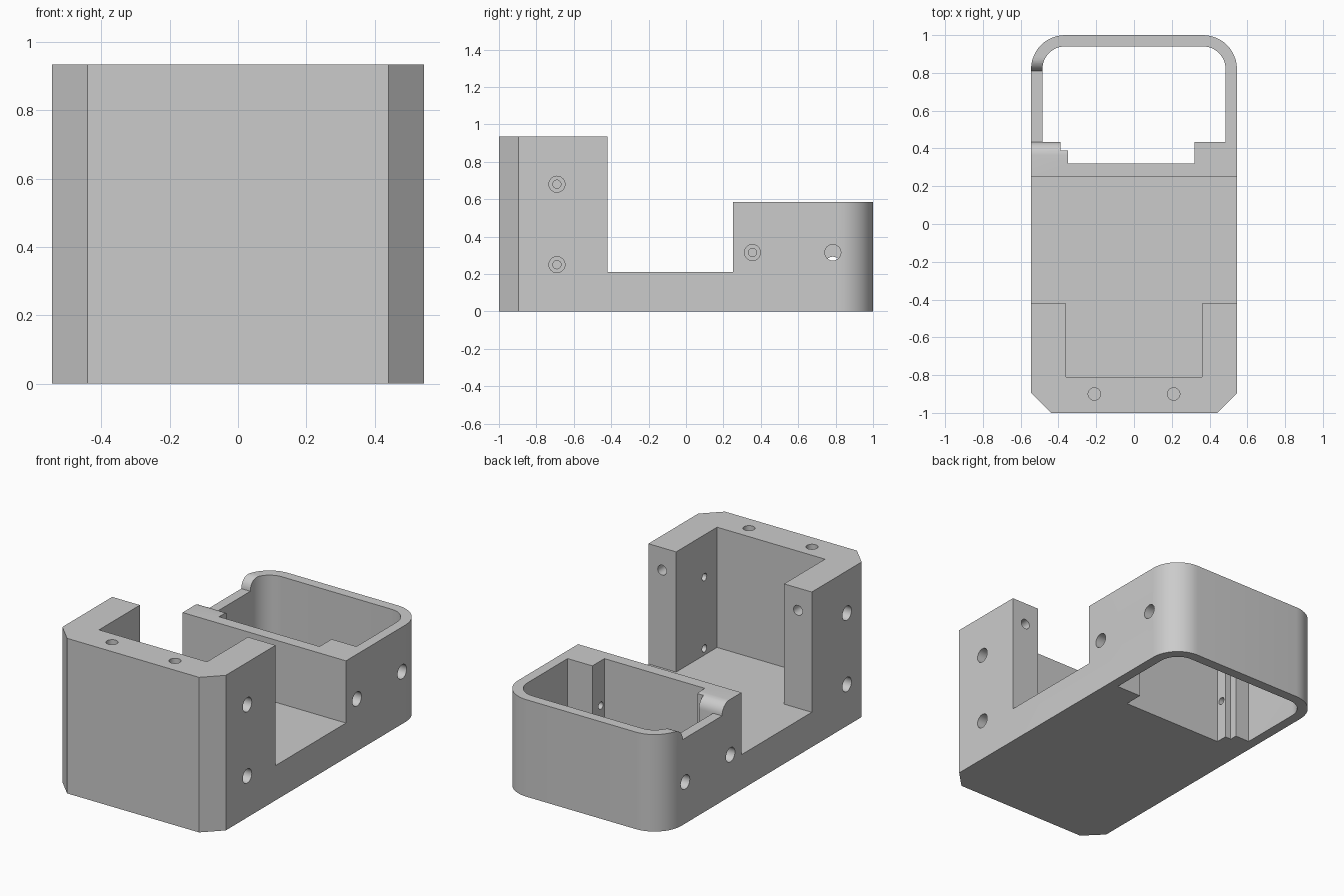
import bpy, bmesh
from math import cos, sin, pi, radians

default = bpy.data.objects.get("Cube")
if default:
    bpy.data.objects.remove(default, do_unlink=True)

grey = bpy.data.materials.new("light_grey")
grey.use_nodes = True
GREY = (0.6, 0.6, 0.6, 1)
grey.diffuse_color = GREY
grey.node_tree.nodes["Principled BSDF"].inputs["Base Color"].default_value = GREY


def arc(cx, cy, r, start, end, steps=12):
    """Points on a circular arc, angles in degrees."""
    angles = [radians(start + (end - start) * i / steps) for i in range(steps + 1)]
    return [(cx + r * cos(a), cy + r * sin(a)) for a in angles]


def prism(name, outline, axis, lo, hi):
    """Extrude an outline along an axis; its points are the other two coordinates in order."""
    def place(p, h):
        return {"x": (h, p[0], p[1]), "y": (p[0], h, p[1]), "z": (p[0], p[1], h)}[axis]
    bm = bmesh.new()
    low = [bm.verts.new(place(p, lo)) for p in outline]
    high = [bm.verts.new(place(p, hi)) for p in outline]
    bm.faces.new(low)
    bm.faces.new(high)
    n = len(outline)
    for i in range(n):
        j = (i + 1) % n
        bm.faces.new((low[i], low[j], high[j], high[i]))
    bmesh.ops.recalc_face_normals(bm, faces=bm.faces)
    mesh = bpy.data.meshes.new(name)
    bm.to_mesh(mesh)
    bm.free()
    obj = bpy.data.objects.new(name, mesh)
    bpy.context.collection.objects.link(obj)
    mesh.materials.append(grey)
    return obj


def cut(target, cutter):
    """Subtract the cutter for good and delete it."""
    mod = target.modifiers.new("cut", "BOOLEAN")
    mod.operation = "DIFFERENCE"
    mod.solver = "EXACT"
    mod.object = cutter
    bpy.context.view_layer.objects.active = target
    bpy.ops.object.modifier_apply(modifier=mod.name)
    bpy.data.objects.remove(cutter, do_unlink=True)


def hole(target, a, b, r, axis, lo, hi):
    circle = arc(a, b, r, 0, 360, 24)[:-1]
    cut(target, prism("hole_cutter", circle, axis, lo, hi))


HALF = 0.545
TOWER, RIM, FLOOR = 0.935, 0.585, 0.21

# Solid body: chamfered front corners, rounded back corners
plan = [(-0.44, -1), (0.44, -1), (HALF, -0.895)]
plan += arc(HALF - 0.18, 0.82, 0.18, 0, 90) + arc(0.18 - HALF, 0.82, 0.18, 90, 180)
plan += [(-HALF, -0.895)]
body = prism("mount_body", plan, "z", 0, TOWER)

# Stepped side profile: tall front, low middle, medium back
steps = [(-0.42, FLOOR), (0.25, FLOOR), (0.25, RIM), (1.2, RIM), (1.2, 1.2), (-0.42, 1.2)]
cut(body, prism("step_cutter", steps, "x", -1, 1))

# Channel between the front arms
channel = [(-0.36, -0.81), (0.36, -0.81), (0.36, -0.3), (-0.36, -0.3)]
cut(body, prism("channel_cutter", channel, "z", FLOOR, 1.2))

# Open back well with its screw blocks
well = [(-0.35, 0.32), (0.32, 0.32), (0.32, 0.435), (0.485, 0.435)]
well += arc(0.365, 0.82, 0.12, 0, 90) + arc(-0.365, 0.82, 0.12, 90, 180)
well += [(-0.485, 0.435), (-0.39, 0.435), (-0.39, 0.39), (-0.35, 0.39)]
cut(body, prism("well_cutter", well, "z", -0.2, 1.2))

# Lowered rim on one side, with rounded ends
dip = arc(0.365, RIM - 0.07, 0.07, 90, 0, 8) + arc(0.88, RIM - 0.07, 0.07, 180, 90, 8)
dip += [(0.88, 0.8), (0.365, 0.8)]
cut(body, prism("dip_cutter", dip, "x", -0.7, -0.33))

# Counterbored side screw holes and plain pin holes
for side, tower_y, low_z in ((1, -0.69, 0.315), (-1, -0.755, 0.25)):
    def side_hole(y, z, r, inner, outer=0.7):
        lo, hi = sorted((side * inner, side * outer))
        hole(body, y, z, r, "x", lo, hi)
    for y, z in ((tower_y, 0.68), (tower_y, 0.25), (0.355, low_z)):
        side_hole(y, z, 0.043, 0.44)
        side_hole(y, z, 0.022, 0.25)
    side_hole(0.785, low_z, 0.043, 0.42)

    # Blind holes in the tower top and the arm ends
    hole(body, side * 0.21, -0.9, 0.033, "z", TOWER - 0.2, 1.2)
    hole(body, side * 0.453, 0.8, 0.03, "y", -0.6, -0.3)

# Smooth curves with sharp edges kept
bpy.ops.object.select_all(action="DESELECT")
body.select_set(True)
bpy.context.view_layer.objects.active = body
bpy.ops.object.shade_smooth_by_angle(angle=radians(30))
